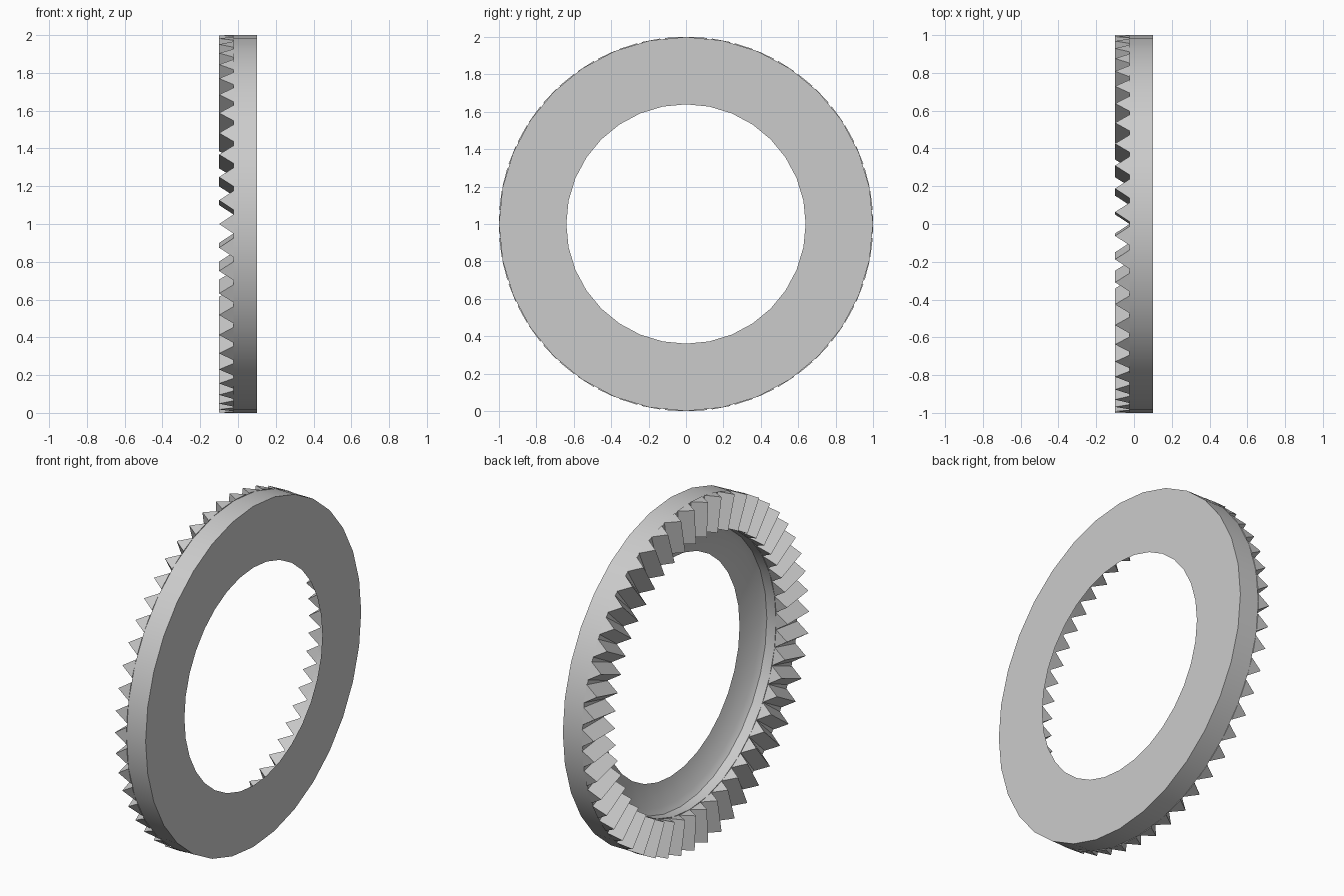
import bpy, bmesh, math
from mathutils import Matrix, Vector

cube = bpy.data.objects.get("Cube")
if cube:
    bpy.data.objects.remove(cube, do_unlink=True)

SIDES, TEETH = 32, 50
R_OUT, R_IN, R_HOLE = 1.0, 0.8, 0.64
CENTRE = Vector((0, 0, 1))

grey = bpy.data.materials.new("plain grey")
grey.use_nodes = True
colour = (0.6, 0.6, 0.6, 1)
grey.diffuse_color = colour
grey.node_tree.nodes["Principled BSDF"].inputs["Base Color"].default_value = colour


def finish(bm, name):
    bmesh.ops.recalc_face_normals(bm, faces=bm.faces)
    mesh = bpy.data.meshes.new(name)
    bm.to_mesh(mesh)
    bm.free()
    mesh.materials.append(grey)
    obj = bpy.data.objects.new(name, mesh)
    obj.location = CENTRE
    bpy.context.collection.objects.link(obj)
    return obj


# Dished ring: (x, radius) section turned about the x axis
section = [(0.1, R_HOLE), (0.1, R_OUT), (-0.025, R_OUT), (-0.025, R_IN),
           (0.035, R_IN), (0.06, 0.77)]
bm = bmesh.new()
loops = []
for i in range(SIDES):
    turn = Matrix.Rotation(math.tau * i / SIDES, 3, 'X')
    loops.append([bm.verts.new(turn @ Vector((x, 0, r))) for x, r in section])
for i, a in enumerate(loops):
    b = loops[(i + 1) % SIDES]
    for j in range(len(section)):
        k = (j + 1) % len(section)
        bm.faces.new((a[j], a[k], b[k], b[j]))
ring = finish(bm, "dished_ring")
bpy.ops.object.select_all(action='DESELECT')
ring.select_set(True)
bpy.context.view_layer.objects.active = ring
bpy.ops.object.shade_smooth_by_angle(angle=math.radians(50))

# Crown teeth: straight triangular bars, one pointing to the front
half = R_IN * math.tan(math.pi / TEETH)
bm = bmesh.new()
for i in range(TEETH):
    turn = Matrix.Rotation(math.tau * i / TEETH, 3, 'X')
    inner, outer = [[bm.verts.new(turn @ Vector((x, -r, z)))
                     for x, z in ((-0.1, 0), (-0.024, half), (-0.024, -half))]
                    for r in (R_IN, R_OUT)]
    bm.faces.new(inner)
    bm.faces.new(outer)
    for j in range(3):
        k = (j + 1) % 3
        bm.faces.new((inner[j], inner[k], outer[k], outer[j]))
finish(bm, "crown_teeth")
